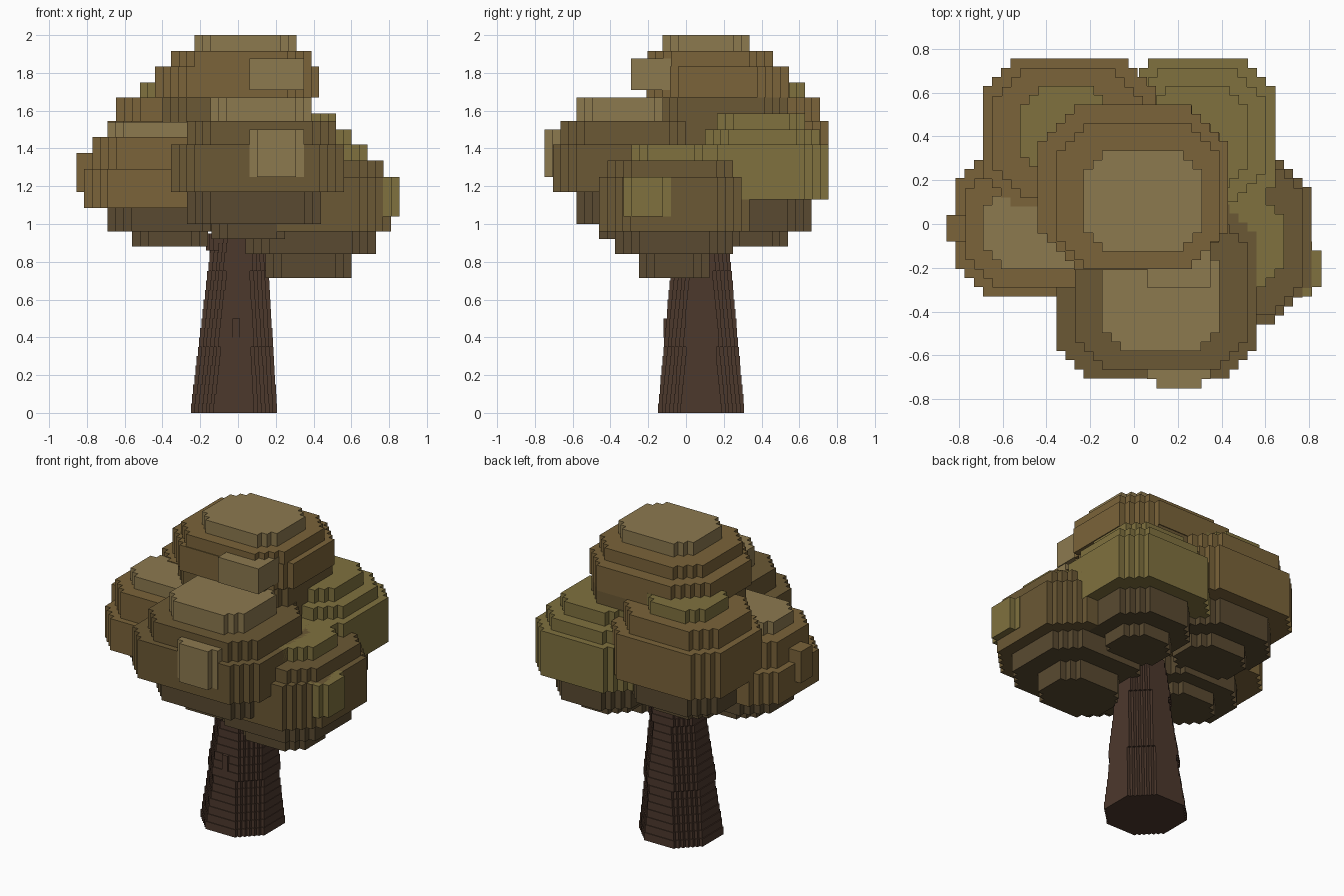
import bpy, bmesh

U = 1 / 24  # leaf voxel size


def srgb(*c):
    return [((v + 0.055) / 1.055) ** 2.4 for v in c] + [1]


COLORS = {
    "tan": (0.55, 0.475, 0.31), "brown": (0.48, 0.39, 0.225),
    "umber": (0.42, 0.345, 0.205), "shade": (0.35, 0.29, 0.19),
    "olive": (0.50, 0.445, 0.245), "bark": (0.30, 0.22, 0.175),
}
MATS = {}
for key, col in COLORS.items():
    MATS[key] = bpy.data.materials.new(key)
    MATS[key].diffuse_color = srgb(*col)


def stepped(x0, x1, y0, y1, n, u):
    """Rectangle outline with each corner cut by n stair steps of size u."""
    cx, cy, hx, hy = (x0 + x1) / 2, (y0 + y1) / 2, (x1 - x0) / 2, (y1 - y0) / 2
    q = [(hx, hy - n * u)]
    for i in range(n):
        q += [(hx - (i + 1) * u, hy - (n - i) * u),
              (hx - (i + 1) * u, hy - (n - i - 1) * u)]
    r = q[::-1]
    pts = q + [(-a, b) for a, b in r] + [(-a, -b) for a, b in q] + [(a, -b) for a, b in r]
    return [(cx + a, cy + b) for a, b in pts]


def stack(name, layers, u=U):
    """One object from slabs: (x0, x1, y0, y1, z0, z1, steps, colour)."""
    bm = bmesh.new()
    used = []
    for x0, x1, y0, y1, z0, z1, n, key in layers:
        if key not in used:
            used.append(key)
        ring = stepped(x0, x1, y0, y1, n, u)
        lo = [bm.verts.new((x, y, z0)) for x, y in ring]
        hi = [bm.verts.new((x, y, z1)) for x, y in ring]
        k = len(ring)
        faces = [bm.faces.new(lo[::-1]), bm.faces.new(hi)]
        faces += [bm.faces.new((lo[i], lo[(i + 1) % k], hi[(i + 1) % k], hi[i])) for i in range(k)]
        for f in faces:
            f.material_index = used.index(key)
    me = bpy.data.meshes.new(name)
    bmesh.ops.remove_doubles(bm, verts=bm.verts, dist=1e-6)
    bm.to_mesh(me)
    bm.free()
    for key in used:
        me.materials.append(MATS[key])
    ob = bpy.data.objects.new(name, me)
    bpy.context.collection.objects.link(ob)
    return ob


# Crown: one stepped puff per object, listed from the top layer down
stack("top_leaves", [
    (-0.23, 0.31, -0.125, 0.335, 1.915, 2.0, 2, "tan"),
    (-0.355, 0.39, -0.205, 0.46, 1.835, 1.915, 3, "brown"),
    (-0.44, 0.43, -0.21, 0.545, 1.67, 1.835, 4, "brown"),
    (-0.40, 0.39, -0.17, 0.54, 1.42, 1.67, 3, "umber"),
    (0.06, 0.35, -0.29, 0.0, 1.71, 1.875, 0, "tan"),
])
stack("front_leaves", [
    (-0.145, 0.39, -0.58, -0.08, 1.545, 1.67, 2, "tan"),
    (-0.27, 0.52, -0.665, 0.04, 1.42, 1.545, 3, "umber"),
    (-0.355, 0.56, -0.705, 0.09, 1.17, 1.42, 3, "umber"),
    (-0.27, 0.48, -0.58, 0.0, 1.0, 1.17, 3, "shade"),
    (-0.14, 0.29, -0.46, -0.1, 0.92, 1.0, 2, "shade"),
    (0.06, 0.35, -0.75, -0.5, 1.25, 1.5, 1, "tan"),
])
stack("left_leaves", [
    (-0.69, -0.15, -0.205, 0.17, 1.46, 1.54, 2, "tan"),
    (-0.77, -0.02, -0.29, 0.29, 1.29, 1.46, 3, "brown"),
    (-0.815, 0.04, -0.33, 0.335, 1.085, 1.29, 3, "brown"),
    (-0.69, -0.06, -0.25, 0.25, 0.96, 1.085, 3, "shade"),
    (-0.56, -0.16, -0.15, 0.16, 0.88, 0.96, 2, "shade"),
    (-0.855, -0.6, -0.08, 0.04, 1.17, 1.375, 0, "brown"),
])
stack("back_left_leaves", [
    (-0.52, -0.10, 0.22, 0.63, 1.67, 1.75, 2, "olive"),
    (-0.645, 0.04, 0.12, 0.71, 1.545, 1.67, 3, "brown"),
    (-0.69, 0.10, 0.08, 0.755, 1.25, 1.545, 3, "brown"),
    (-0.60, 0.02, 0.12, 0.665, 1.085, 1.25, 3, "shade"),
    (-0.48, -0.06, 0.2, 0.54, 1.0, 1.085, 2, "shade"),
])
stack("back_right_leaves", [
    (0.06, 0.52, 0.165, 0.63, 1.5, 1.585, 2, "olive"),
    (-0.02, 0.60, 0.10, 0.71, 1.42, 1.5, 3, "olive"),
    (-0.06, 0.645, 0.04, 0.755, 1.13, 1.42, 3, "olive"),
    (0.02, 0.56, 0.12, 0.665, 0.96, 1.13, 3, "shade"),
    (0.10, 0.46, 0.2, 0.54, 0.88, 0.96, 2, "shade"),
])
stack("right_leaves", [
    (0.10, 0.685, -0.33, 0.17, 1.335, 1.42, 3, "olive"),
    (0.02, 0.77, -0.415, 0.29, 1.25, 1.335, 3, "umber"),
    (-0.04, 0.81, -0.46, 0.335, 0.96, 1.25, 4, "umber"),
    (0.04, 0.73, -0.375, 0.25, 0.84, 0.96, 3, "shade"),
    (0.145, 0.60, -0.25, 0.125, 0.715, 0.84, 2, "shade"),
    (0.6, 0.855, -0.33, -0.08, 1.04, 1.25, 1, "olive"),
])

# Trunk: thin stepped octagons tapering upward
T = 0.02
trunk = []
LEVELS = 20
for i in range(LEVELS):
    t = i / (LEVELS - 1)
    r = 0.228 - 0.088 * t
    cx, cy = -0.022 + 0.03 * t, 0.08
    trunk.append((cx - r, cx + r, cy - r, cy + r, i * 0.05, (i + 1) * 0.05, round(0.56 * r / T), "bark"))
stack("trunk", trunk, T)

# Branch stubs spreading under the leaves, and a bark knot
stack("branch", [
    (-0.17, 0.0, -0.02, 0.14, 0.86, 0.95, 2, "bark"),
    (-0.15, 0.0, 0.0, 0.12, 0.82, 0.86, 2, "bark"),
], T)
stack("knot", [(-0.05, 0.03, -0.12, 0.0, 0.40, 0.50, 1, "bark")], T)
